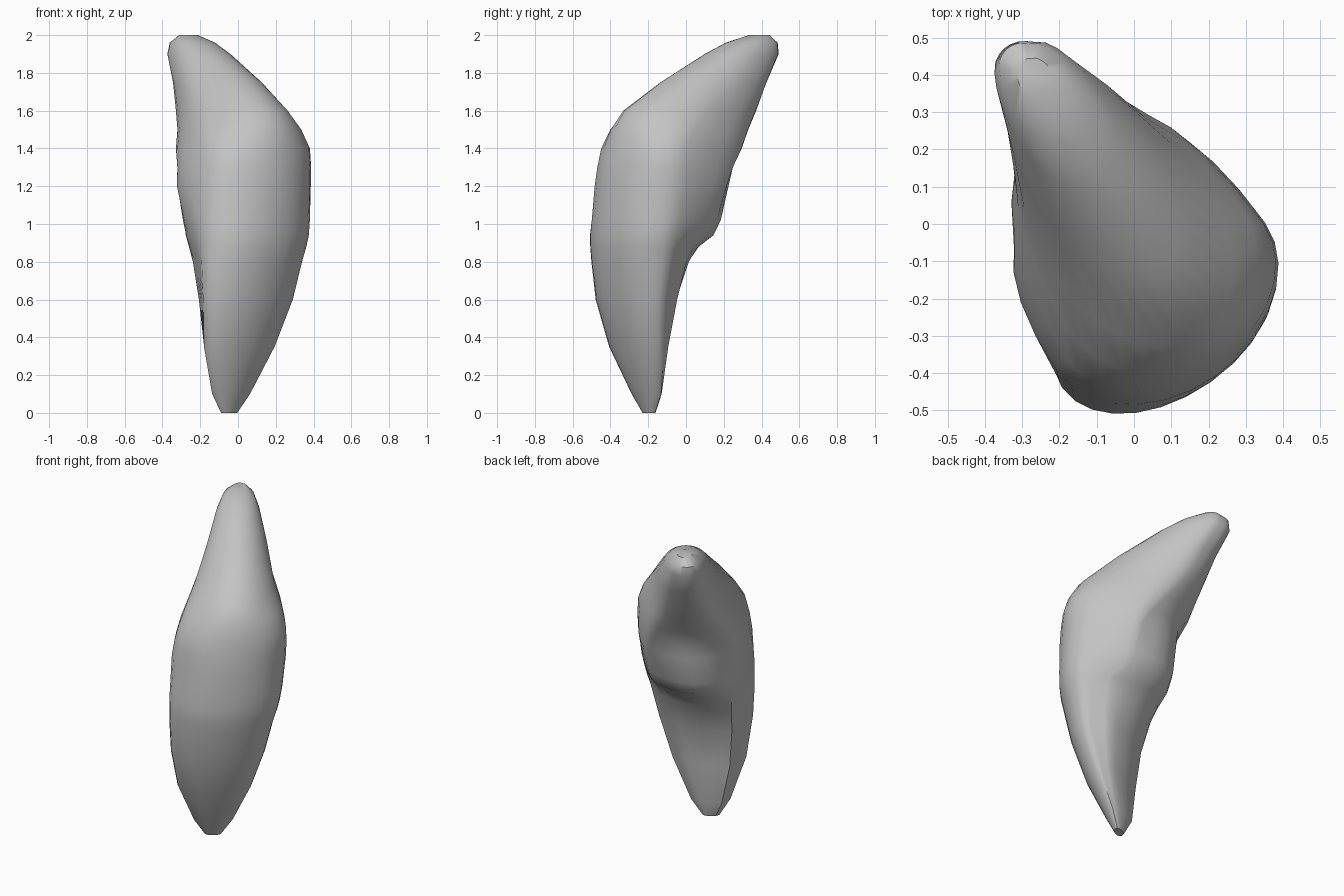
import bpy
import bmesh
from math import sin, cos, pi, radians

cube = bpy.data.objects.get("Cube")
if cube:
    bpy.data.objects.remove(cube, do_unlink=True)

# The body is built around a vertical plane turned from the front axis
TURN = radians(35)
FRONT_STEPS = 14
FLANK_STEPS = 5
BACK_STEPS = 6


def to_world(side, depth, height):
    return (side * cos(TURN) - depth * sin(TURN),
            side * sin(TURN) + depth * cos(TURN), height)


def ramp(value, start, end):
    return min(1, max(0, (value - start) / (end - start)))


def flank(outer, widest, ridge, edge, bulge):
    """Points between the widest side and a back ridge, flat to rounded."""
    points = []
    for i in range(1, FLANK_STEPS):
        t = i / FLANK_STEPS
        across = (1 - bulge) * t + bulge * (1 - cos(t * pi / 2))
        along = (1 - bulge) * t + bulge * sin(t * pi / 2)
        points.append((outer + (ridge - outer) * across,
                       widest + (edge - widest) * along))
    return points


def cross_section(height, low, high, front, widest, left_edge, right_edge, back):
    """Round front half, two flanks and a gently curved back face."""
    middle, half = (low + high) / 2, (high - low) / 2
    upper, top = ramp(height, .8, 1.2), ramp(height, 1.2, 1.5)
    left = middle - half * (.55 + .05 * upper - .18 * top)
    right = middle + half * (.8 - .3 * top)
    points = []
    for i in range(FRONT_STEPS + 1):
        angle = pi * i / FRONT_STEPS
        points.append((middle + half * cos(angle),
                       widest + (front - widest) * sin(angle)))
    points += flank(low, widest, left, left_edge, upper * (1 - .4 * top))
    # back face, running from the left ridge over the middle to the right ridge
    for i in range(BACK_STEPS + 1):
        t = i / BACK_STEPS
        depth = (left_edge * (1 - t) * (1 - 2 * t) + back * 4 * t * (1 - t)
                 + right_edge * t * (2 * t - 1))
        points.append((left + (right - left) * t, depth))
    points += reversed(flank(high, widest, right, right_edge, upper * (1 - .15 * top)))
    return [to_world(side, depth, height) for side, depth in points]


# height, side extents, front, widest depth, back ridges, back middle
SECTIONS = [
    (0, -.2, -.1, -.16, -.13, -.11, -.12, -.11),
    (.1, -.265, -.03, -.21, -.14, -.07, -.12, -.08),
    (.35, -.36, .08, -.325, -.2, -.06, -.14, -.08),
    (.6, -.4, .16, -.405, -.25, -.03, -.13, -.04),
    (.8, -.41, .21, -.445, -.25, .03, -.1, .04),
    (.88, -.41, .235, -.46, -.25, .07, -.07, .1),
    (.94, -.41, .25, -.465, -.25, .1, .02, .18),
    (1.02, -.405, .265, -.465, -.23, .12, .06, .215),
    (1.2, -.395, .285, -.46, -.2, .145, .11, .24),
    (1.3, -.38, .29, -.45, -.2, .2, .17, .25),
    (1.4, -.355, .285, -.435, -.2, .28, .25, .3),
    (1.5, -.31, .26, -.41, -.12, .34, .32, .36),
    (1.6, -.255, .215, -.355, 0, .395, .385, .42),
    (1.75, -.185, .175, -.14, .2, .475, .46, .5),
    (1.9, -.13, .13, .14, .35, .57, .55, .585),
    (1.96, -.095, .1, .27, .42, .57, .555, .58),
    (2, -.04, .055, .41, .47, .52, .52, .53),
]

# Body
bm = bmesh.new()
rings = [[bm.verts.new(p) for p in cross_section(*s)] for s in SECTIONS]
count = len(rings[0])
for lower, upper in zip(rings, rings[1:]):
    for i in range(count):
        j = (i + 1) % count
        bm.faces.new((lower[i], lower[j], upper[j], upper[i]))
bm.faces.new(rings[0])
bm.faces.new(rings[-1])
bmesh.ops.recalc_face_normals(bm, faces=bm.faces)
mesh = bpy.data.meshes.new("curved_body")
bm.to_mesh(mesh)
bm.free()
body = bpy.data.objects.new("curved_body", mesh)
bpy.context.collection.objects.link(body)

# Colour
grey = bpy.data.materials.new("plain_grey")
grey.use_nodes = True
colour = (.55, .55, .55, 1)
grey.diffuse_color = colour
grey.node_tree.nodes["Principled BSDF"].inputs["Base Color"].default_value = colour
mesh.materials.append(grey)

# Smooth shading with sharp ridges
bpy.ops.object.select_all(action="DESELECT")
body.select_set(True)
bpy.context.view_layer.objects.active = body
bpy.ops.object.shade_smooth_by_angle(angle=radians(40))
